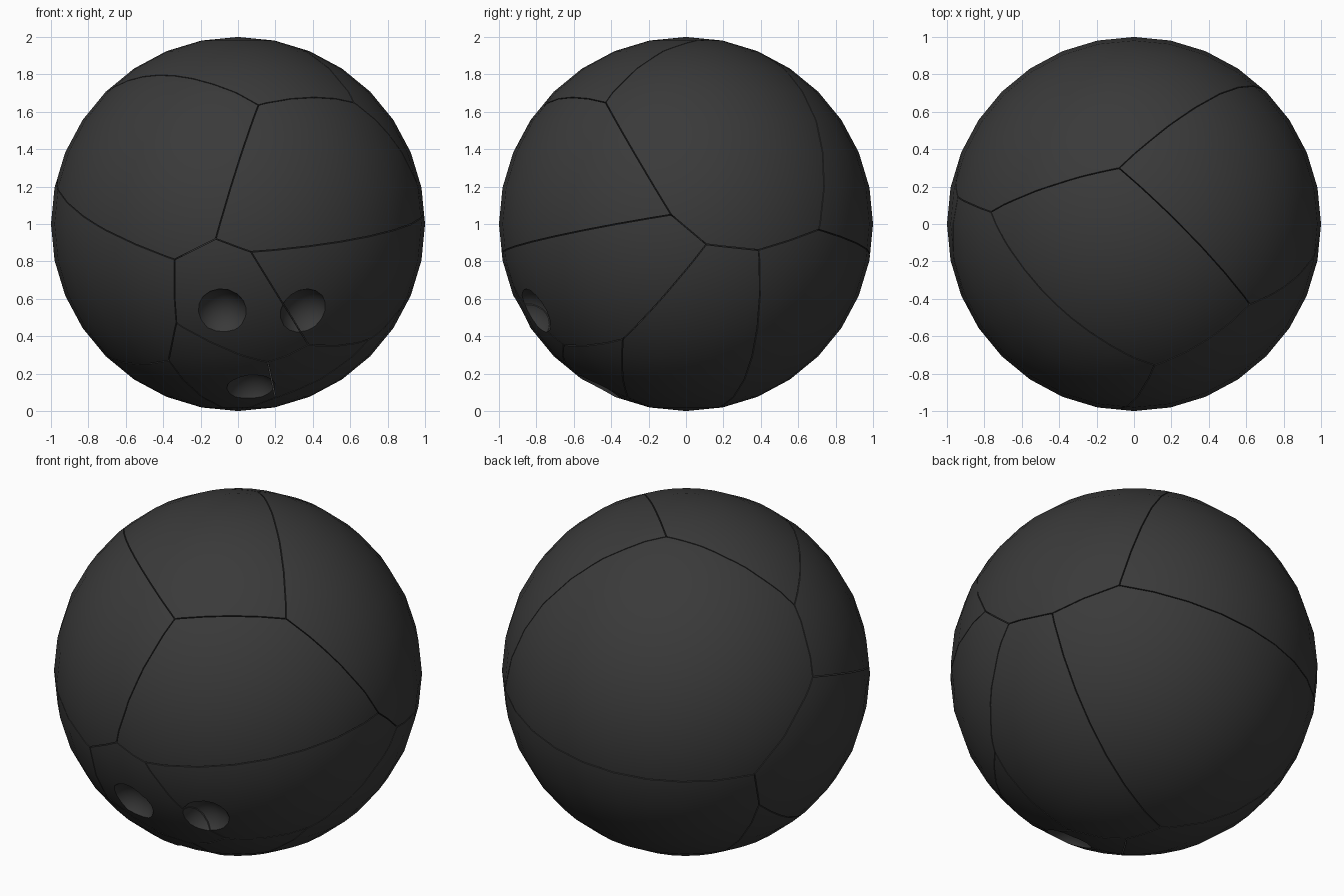
import bpy, bmesh, math
from mathutils import Vector

if "Cube" in bpy.data.objects:
    bpy.data.objects.remove(bpy.data.objects["Cube"])

GAP = 0.0025                      # half width of each crack
HOLE_R, HOLE_D = 0.148, 1.056     # hole cutter radius and distance from ball centre
CENTRE = Vector((0, 0, 1))

mat = bpy.data.materials.new("charcoal black")
mat.diffuse_color = (0.042, 0.042, 0.042, 1)
mat.use_nodes = True
mat.node_tree.nodes["Principled BSDF"].inputs["Base Color"].default_value = mat.diffuse_color

# Crack junctions on the unit sphere
J = {k: Vector(v).normalized() for k, v in dict(
    A=(.11, -.76, .64), B=(.62, -.43, .65), C=(-.12, -.99, -.08), D=(-.34, -.92, -.19),
    E=(.07, -.985, -.15), F=(-.33, -.78, -.53), G=(-.37, -.57, -.73), H=(.16, -.65, -.74),
    I=(.38, -.66, -.65), J=(.995, -.08, .05), K=(.99, .11, -.11), L=(.91, .39, -.14),
    M=(.70, .71, -.03), N=(.707, -.34, -.62), P=(-.08, .30, .95), Q=(-.77, .065, .634),
    S=(-.95, .145, .28), T=(-.826, .53, -.19), U=(-.795, .438, -.423),
    V=(-.10, .11, -.99), X=(.20, -.31, -.93), Y=(-.03, -.10, -.995)).items()}

# Each shard is a ring of junctions
SHARDS = {
    "back_shard": "PQSTM", "top_shard": "PQAB", "left_front_shard": "QSDCA",
    "right_front_shard": "ACEJB", "right_shard": "BJKLMP", "finger_shard": "CDFHIE",
    "right_low_front_shard": "EINKJ", "right_low_shard": "KNXYVL",
    "back_low_shard": "LMTUV", "left_low_shard": "STUGFD",
    "bottom_front_shard": "FHXYG", "bottom_right_shard": "IHXN", "bottom_left_shard": "UGYV"}

# Two finger holes and a thumb hole
HOLES = [Vector(v).normalized() * HOLE_D for v in
         ((-.085, -.88, -.468), (.352, -.81, -.468), (.07, -.47, -.88))]


def sphere(name, segs, rings, radius, loc=(0, 0, 0), axis=None):
    bm = bmesh.new()
    bmesh.ops.create_uvsphere(bm, u_segments=segs, v_segments=rings, radius=radius)
    if axis:
        bm.transform(Vector((0, 0, 1)).rotation_difference(axis).to_matrix().to_4x4())
    me = bpy.data.meshes.new(name)
    bm.to_mesh(me)
    bm.free()
    ob = bpy.data.objects.new(name, me)
    ob.location = loc
    bpy.context.collection.objects.link(ob)
    return ob


# Solid ball with the holes cut out
ball = sphere("ball_blank", 32, 16, 1)
cutters = []
for h in HOLES:
    c = sphere("hole_cutter", 16, 12, HOLE_R, h, h.normalized())
    c.hide_render = True
    cutters.append(c)
    m = ball.modifiers.new("hole", 'BOOLEAN')
    m.operation, m.solver, m.object = 'DIFFERENCE', 'EXACT', c
bpy.context.view_layer.update()
deps = bpy.context.evaluated_depsgraph_get()
drilled = bpy.data.meshes.new_from_object(ball.evaluated_get(deps))
for o in [ball] + cutters:
    bpy.data.objects.remove(o)


def smooth_normals(me):
    """Round shading on the ball and in the holes, flat on the crack walls."""
    normals = [None] * len(me.loops)
    for p in me.polygons:
        cos = [me.vertices[i].co for i in p.vertices]
        hole = next((h for h in HOLES
                     if all(abs((c - h).length - HOLE_R) < 0.006 for c in cos)), None)
        outer = p.normal.dot(p.center.normalized()) > 0.9
        for li, c in zip(p.loop_indices, cos):
            if hole is not None:
                normals[li] = (hole - c).normalized()
            elif outer:
                normals[li] = c.normalized()
            else:
                normals[li] = p.normal.copy()
    me.normals_split_custom_set(normals)


# Cut every shard out of the drilled ball
for name, ring in SHARDS.items():
    pts = [J[k] for k in ring]
    mid = sum(pts, Vector())
    bm = bmesh.new()
    bm.from_mesh(drilled)
    for a, b in zip(pts, pts[1:] + pts[:1]):
        n = a.cross(b).normalized()
        if n.dot(mid) < 0:
            n = -n
        bmesh.ops.bisect_plane(bm, geom=bm.verts[:] + bm.edges[:] + bm.faces[:], dist=1e-5,
                               plane_co=n * GAP, plane_no=n, clear_inner=True)
        edges = [e for e in bm.edges if e.is_boundary]
        bmesh.ops.holes_fill(bm, edges=edges, sides=0)
    bmesh.ops.recalc_face_normals(bm, faces=bm.faces)
    for f in bm.faces:
        f.smooth = True
        f.material_index = 0
    me = bpy.data.meshes.new(name)
    bm.to_mesh(me)
    bm.free()
    me.materials.clear()
    me.materials.append(mat)
    smooth_normals(me)
    ob = bpy.data.objects.new(name, me)
    ob.location = CENTRE
    bpy.context.collection.objects.link(ob)
bpy.data.meshes.remove(drilled)
